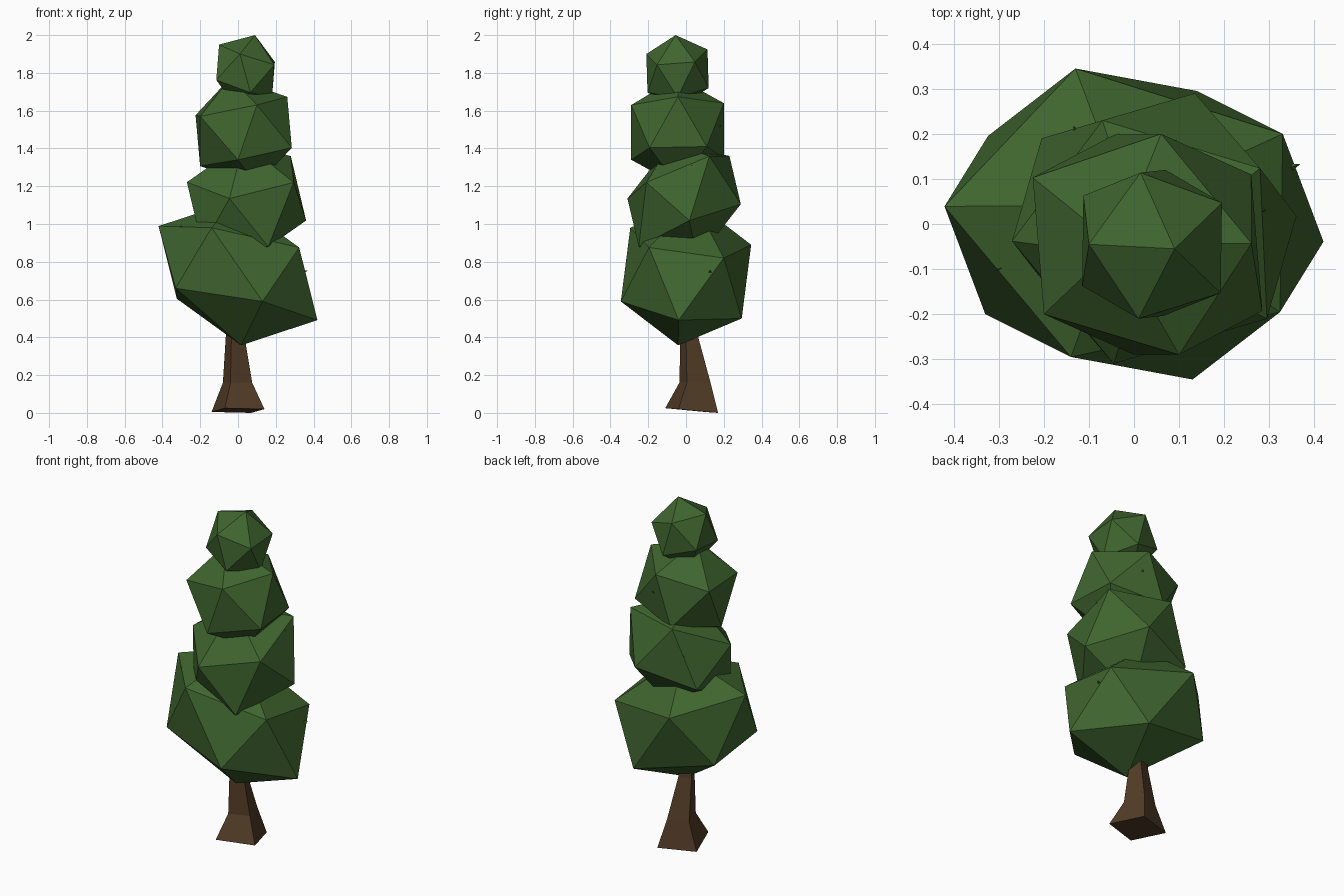
import bpy, bmesh
from mathutils import Matrix, Vector

if "Cube" in bpy.data.objects:
    bpy.data.objects.remove(bpy.data.objects["Cube"])


def material(name, rgb):
    m = bpy.data.materials.new(name)
    m.diffuse_color = (*rgb, 1)
    m.use_nodes = True
    m.node_tree.nodes["Principled BSDF"].inputs["Base Color"].default_value = m.diffuse_color
    return m


LEAF = material("leaf_green", (0.05, 0.13, 0.028))
BARK = material("bark_brown", (0.085, 0.045, 0.02))


def finish(name, bm, mat, loc=(0, 0, 0)):
    bmesh.ops.recalc_face_normals(bm, faces=bm.faces)
    mesh = bpy.data.meshes.new(name)
    bm.to_mesh(mesh)
    bm.free()
    mesh.materials.append(mat)
    obj = bpy.data.objects.new(name, mesh)
    obj.location = loc
    bpy.context.collection.objects.link(obj)
    return obj


def foliage(name, centre, *facet):
    """Stretched icosahedron, oriented by the three corners of one facet (relative to centre)."""
    bm = bmesh.new()
    bmesh.ops.create_icosphere(bm, subdivisions=1, radius=1)
    bm.faces.ensure_lookup_table()
    source = Matrix([v.co for v in bm.faces[0].verts]).transposed()
    target = Matrix(facet).transposed()
    bmesh.ops.transform(bm, matrix=(target @ source.inverted()).to_4x4(), verts=bm.verts)
    finish(name, bm, LEAF, centre)


# Crown: four stacked clumps, large to small
foliage("foliage_bottom", (0, 0, 0.74),
        (-0.14, -0.295, 0.24), (-0.33, -0.20, -0.08), (0.13, -0.345, -0.15))
foliage("foliage_lower_middle", (0.045, -0.01, 1.12),
        (-0.09, -0.30, 0.015), (0.115, -0.24, -0.24), (0.25, -0.20, 0.10))
foliage("foliage_upper_middle", (0.03, -0.045, 1.49),
        (-0.03, -0.245, -0.15), (0.07, -0.245, 0.14), (-0.23, -0.155, 0.08))
foliage("foliage_top", (0.04, -0.045, 1.81),
        (0.05, -0.01, 0.19), (-0.14, 0, 0.14), (-0.03, -0.165, 0.09))

# Trunk: square sections, flared at the slightly tilted foot
sections = [
    [(-0.07, -0.11, 0.025), (0.14, -0.04, 0.02), (0.07, 0.17, 0), (-0.14, 0.10, 0.005)],
    [(-0.04, -0.035, 0.16), (0.075, 0.005, 0.16), (0.035, 0.13, 0.16), (-0.08, 0.085, 0.16)],
    [(-0.035, -0.03, 0.40), (0.035, 0, 0.40), (0.005, 0.065, 0.40), (-0.065, 0.04, 0.40)],
    [(-0.02, -0.02, 0.75), (0.02, 0, 0.75), (0, 0.04, 0.75), (-0.04, 0.02, 0.75)],
]
bm = bmesh.new()
rings = [[bm.verts.new(p) for p in s] for s in sections]
for low, high in zip(rings, rings[1:]):
    for i in range(4):
        j = (i + 1) % 4
        bm.faces.new((low[i], low[j], high[j], high[i]))
bm.faces.new(rings[0])
bm.faces.new(rings[-1])
finish("trunk", bm, BARK)

# Small leafy twig tips that just break the crown surface
tips = [(0.15, -0.25, 1.55), (0.285, 0.03, 1.31), (-0.30, -0.10, 0.985),
        (0.36, 0.13, 0.75), (-0.13, 0.21, 1.21), (0.09, 0.18, 1.52)]
bm = bmesh.new()
for tip in map(Vector, tips):
    out = Vector((tip.x, tip.y, 0.1)).normalized()
    place = Matrix.Translation(tip - out * 0.02) @ out.to_track_quat('Z', 'Y').to_matrix().to_4x4()
    bmesh.ops.create_cone(bm, cap_ends=True, segments=3, radius1=0.025, radius2=0,
                          depth=0.06, matrix=place)
finish("twig_tips", bm, LEAF)
